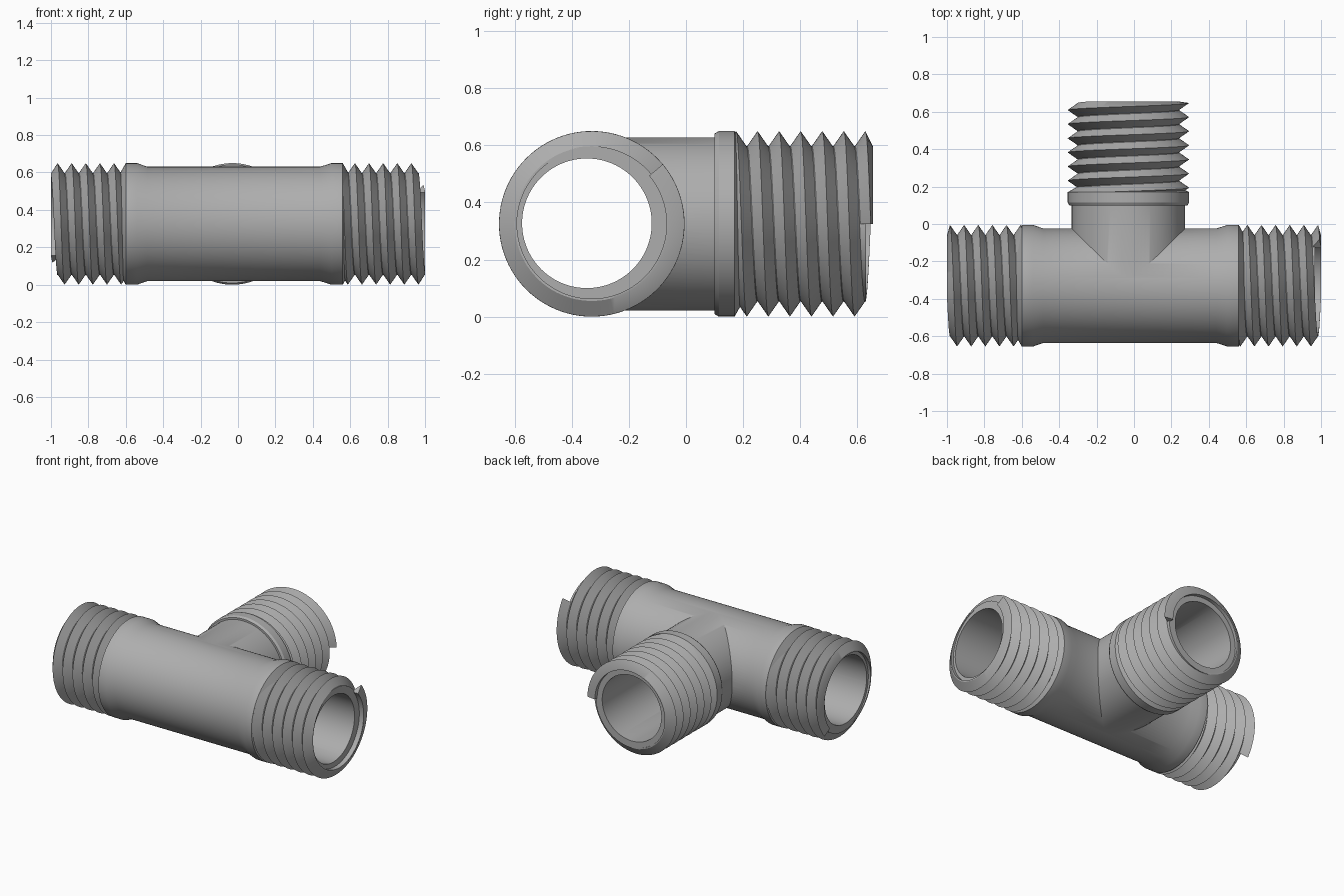
import bpy, bmesh, math
from mathutils import Matrix, Vector

if "Cube" in bpy.data.objects:
    bpy.data.objects.remove(bpy.data.objects["Cube"], do_unlink=True)

SEG = 96
PITCH = 0.0755
ROOT, CREST, BODY, COLLAR, BORE = 0.272, 0.3245, 0.306, 0.325, 0.227

grey = bpy.data.materials.new("pipe grey")
grey.diffuse_color = (0.42, 0.42, 0.42, 1)
grey.use_nodes = True
grey.node_tree.nodes["Principled BSDF"].inputs["Base Color"].default_value = grey.diffuse_color


def make_object(name, bm, matrix):
    bmesh.ops.transform(bm, matrix=matrix, verts=bm.verts)
    bmesh.ops.recalc_face_normals(bm, faces=bm.faces)
    mesh = bpy.data.meshes.new(name)
    bm.to_mesh(mesh)
    bm.free()
    mesh.materials.append(grey)
    obj = bpy.data.objects.new(name, mesh)
    bpy.context.collection.objects.link(obj)
    return obj


def loft(bm, rings, closed):
    """Skin consecutive rings of vertices and cap both ends."""
    for a, b in zip(rings, rings[1:]):
        n = len(a)
        for i in range(n):
            bm.faces.new((a[i], a[(i + 1) % n], b[(i + 1) % n], b[i]))
    if closed:
        bm.faces.new(rings[0])
        bm.faces.new(rings[-1])


def around(x, r, t):
    return Vector((x, r * math.cos(t), r * math.sin(t)))


def turned(name, profile, matrix):
    """Solid of revolution about the local x axis from (x, radius) points."""
    bm = bmesh.new()
    rings = [[bm.verts.new(around(x, r, math.tau * i / SEG)) for i in range(SEG)]
             for x, r in profile]
    loft(bm, rings, True)
    return make_object(name, bm, matrix)


def thread(name, start, tip, end_angle, matrix):
    """Right-handed V ridge ending in a step at the open end of the pipe."""
    bm = bmesh.new()
    half = PITCH / 2
    crest_end = tip - 0.008
    steps = int((crest_end - start) / PITCH * SEG)
    rings = []
    for k in range(steps, -1, -1):
        t = math.radians(end_angle) - math.tau * k / SEG
        x = crest_end - PITCH * k / SEG
        far = min(x + half, tip)
        section = [(x - half, ROOT - 0.01), (x - half, ROOT - 0.002), (x, CREST),
                   (far, ROOT - 0.002), (far, ROOT - 0.01)]
        rings.append([bm.verts.new(around(px, r, t)) for px, r in section])
    loft(bm, rings, True)
    return make_object(name, bm, matrix)


def boolean(target, other, operation):
    mod = target.modifiers.new(operation, 'BOOLEAN')
    mod.operation = operation
    mod.solver = 'EXACT'
    mod.object = other
    bpy.context.view_layer.update()
    graph = bpy.context.evaluated_depsgraph_get()
    mesh = bpy.data.meshes.new_from_object(target.evaluated_get(graph))
    target.modifiers.clear()
    target.data = mesh
    bpy.data.objects.remove(other, do_unlink=True)


run = Matrix.Translation((0, -0.33, 0.325))
run_bore = Matrix.Translation((0, -0.347, 0.327))
flipped_run = run @ Matrix.Rotation(math.pi, 4, 'Y')
side = Matrix.Translation((-0.03, 0, 0.325)) @ Matrix.Rotation(math.pi / 2, 4, 'Z')

# Straight run with a collar at each end, joined by the side branch
body = turned("tee_body", [
    (-0.967, ROOT), (-0.63, ROOT), (-0.60, COLLAR), (-0.54, COLLAR), (-0.485, BODY),
    (0.44, BODY), (0.50, COLLAR), (0.56, COLLAR), (0.59, ROOT), (0.967, ROOT)], run)
branch = turned("branch", [
    (-0.33, BODY - 0.003), (0.10, BODY - 0.003), (0.10, 0.316), (0.115, COLLAR),
    (0.17, COLLAR), (0.20, ROOT), (0.63, ROOT)], side)
boolean(body, branch, 'UNION')

# Bores
boolean(body, turned("run_bore", [(-1.2, BORE), (1.2, BORE)], run_bore), 'DIFFERENCE')
boolean(body, turned("branch_bore", [(-0.34, BORE - 0.003), (0.9, BORE - 0.003)], side),
        'DIFFERENCE')

# External threads on the three ends
parts = [
    body,
    thread("left_thread", 0.54, 1.0, 40, run),
    thread("right_thread", 0.58, 1.0, 40, flipped_run),
    thread("branch_thread", 0.15, 0.655, 180, side),
]

# Smooth curved surfaces, sharp thread edges
bpy.ops.object.select_all(action='DESELECT')
for part in parts:
    part.select_set(True)
bpy.context.view_layer.objects.active = body
bpy.ops.object.shade_smooth_by_angle(angle=math.radians(30))
